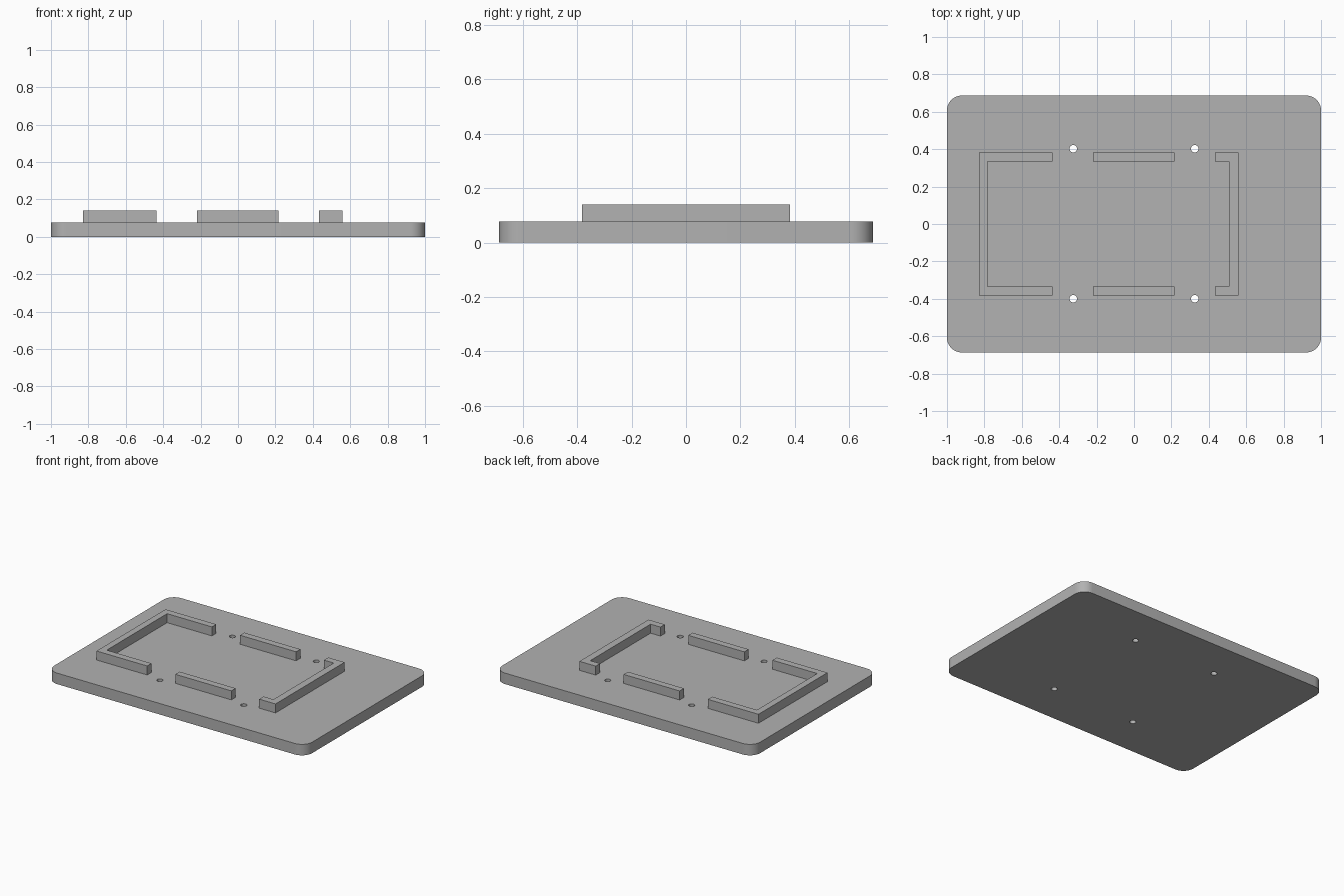
import bpy, bmesh
from math import cos, sin, pi

cube = bpy.data.objects.get("Cube")
if cube:
    bpy.data.objects.remove(cube, do_unlink=True)

BASE_TOP, WALL_TOP = 0.077, 0.14
HALF_Y, INNER_Y = 0.382, 0.334

grey = bpy.data.materials.new("plain_grey")
grey.use_nodes = True
grey.diffuse_color = (0.445, 0.445, 0.445, 1)
grey.node_tree.nodes["Principled BSDF"].inputs["Base Color"].default_value = grey.diffuse_color


def arc(cx, cy, r, start, sweep, steps):
    return [(cx + r * cos(start + sweep * i / steps),
             cy + r * sin(start + sweep * i / steps)) for i in range(steps + 1)]


def prism(name, outlines, z0, z1):
    """Extrude one or more counter-clockwise outlines from z0 to z1."""
    bm = bmesh.new()
    for pts in outlines:
        low = [bm.verts.new((x, y, z0)) for x, y in pts]
        high = [bm.verts.new((x, y, z1)) for x, y in pts]
        bm.faces.new(low[::-1])
        bm.faces.new(high)
        for i in range(len(pts)):
            j = (i + 1) % len(pts)
            bm.faces.new((low[i], low[j], high[j], high[i]))
    bmesh.ops.recalc_face_normals(bm, faces=bm.faces)
    mesh = bpy.data.meshes.new(name)
    bm.to_mesh(mesh)
    bm.free()
    mesh.materials.append(grey)
    obj = bpy.data.objects.new(name, mesh)
    bpy.context.collection.objects.link(obj)
    return obj


def bracket(name, outer, inner, end):
    """C-shaped wall: long side between outer and inner, arms reaching to end."""
    prism(name, [[(outer, -HALF_Y), (end, -HALF_Y), (end, -INNER_Y), (inner, -INNER_Y),
                  (inner, INNER_Y), (end, INNER_Y), (end, HALF_Y), (outer, HALF_Y)]],
          BASE_TOP, WALL_TOP)


# Base plate with rounded corners
r, hx, hy = 0.08, 1.0, 0.687
outline = []
for k, (sx, sy) in enumerate([(1, 1), (-1, 1), (-1, -1), (1, -1)]):
    outline += arc(sx * (hx - r), sy * (hy - r), r, k * pi / 2, pi / 2, 10)
plate = prism("base_plate", [outline], 0, BASE_TOP)

# Four through holes
holes = [arc(x, y, 0.02, 0, 2 * pi, 24)[:-1] for x in (-0.325, 0.325) for y in (-0.4, 0.402)]
cutter = prism("hole_cutter", holes, -0.1, 0.2)
cutter.hide_render = True
mod = plate.modifiers.new("holes", 'BOOLEAN')
mod.operation, mod.solver, mod.object = 'DIFFERENCE', 'EXACT', cutter
bpy.context.view_layer.objects.active = plate
plate.select_set(True)
bpy.ops.object.modifier_apply(modifier=mod.name)
bpy.data.objects.remove(cutter, do_unlink=True)
bpy.ops.object.shade_smooth_by_angle()

# Raised locating walls
bracket("right_bracket_wall", -0.829, -0.783, -0.436)
bracket("left_bracket_wall", 0.558, 0.508, 0.432)
for name, y0, y1 in (("front_wall", -HALF_Y, -INNER_Y), ("back_wall", INNER_Y, HALF_Y)):
    prism(name, [[(-0.218, y0), (0.216, y0), (0.216, y1), (-0.218, y1)]], BASE_TOP, WALL_TOP)
